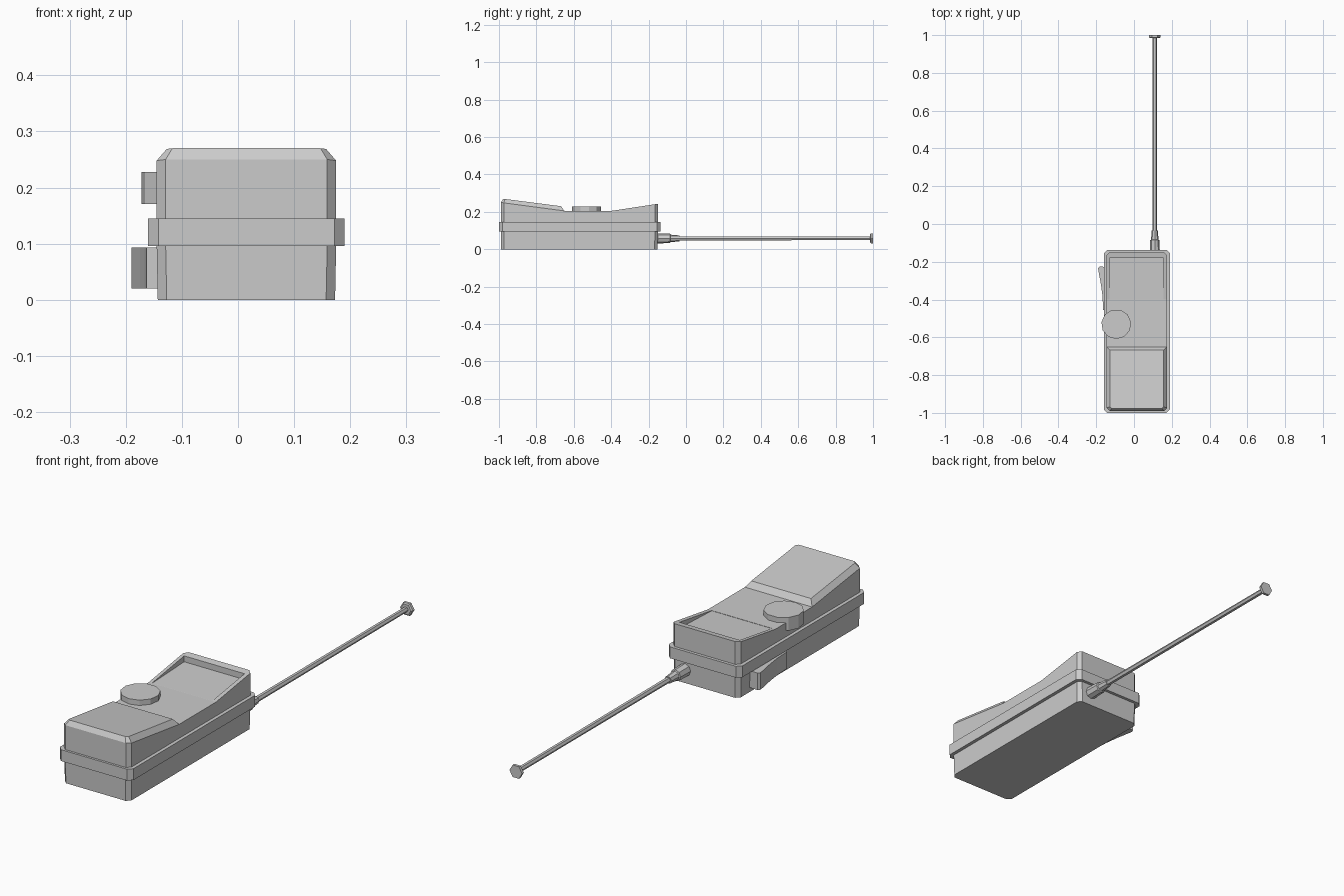
import bpy, bmesh, math
from mathutils import Matrix

if "Cube" in bpy.data.objects:
    bpy.data.objects.remove(bpy.data.objects["Cube"], do_unlink=True)

grey = bpy.data.materials.new("plain_grey")
grey.use_nodes = True
grey.diffuse_color = (0.6, 0.6, 0.6, 1)
grey.node_tree.nodes["Principled BSDF"].inputs["Base Color"].default_value = (0.6, 0.6, 0.6, 1)


def finish(name, bm):
    bmesh.ops.recalc_face_normals(bm, faces=bm.faces)
    mesh = bpy.data.meshes.new(name)
    bm.to_mesh(mesh)
    bm.free()
    mesh.materials.append(grey)
    obj = bpy.data.objects.new(name, mesh)
    bpy.context.collection.objects.link(obj)
    return obj


def loft(name, rings, corner=0.0, caps=True):
    """Skin rings of points; optionally chamfer the upright edges."""
    bm = bmesh.new()
    loops = [[bm.verts.new(p) for p in ring] for ring in rings]
    n = len(loops[0])
    for a, b in zip(loops, loops[1:]):
        for i in range(n):
            j = (i + 1) % n
            bm.faces.new((a[i], a[j], b[j], b[i]))
    if caps:
        bm.faces.new(loops[0])
        bm.faces.new(loops[-1])
    if corner:
        upright = [e for e in bm.edges
                   if (e.verts[0].co.xy - e.verts[1].co.xy).length < 0.01]
        bmesh.ops.bevel(bm, geom=upright, offset=corner, segments=1,
                        affect='EDGES', clamp_overlap=True)
    return finish(name, bm)


def rect(x0, x1, y0, y1, z):
    return [(x0, y0, z), (x1, y0, z), (x1, y1, z), (x0, y1, z)]


def across(x0, x1, profile):
    return [[(x, y, z) for y, z in profile] for x in (x0, x1)]


def turned(name, profile, sides, x, z):
    """Faceted rod along y from (y, radius) steps."""
    rings = []
    for y, r in profile:
        angles = [math.tau * i / sides for i in range(sides)]
        rings.append([(x + r * math.cos(a), y, z + r * math.sin(a)) for a in angles])
    return loft(name, rings)


X0, X1 = -0.145, 0.175
FRONT, BACK = -0.99, -0.15

# Lower case and the band round the middle
loft("lower_case", [rect(X0 + 0.002, X1 - 0.002, FRONT + 0.002, BACK - 0.002, 0),
                    rect(X0, X1, FRONT, BACK, 0.1)], corner=0.016)
loft("middle_band", [rect(-0.16, 0.19, -1, -0.137, 0.096),
                     rect(-0.16, 0.19, -1, -0.137, 0.145)], corner=0.018)

# Upper case with its dipped top
upper = loft("upper_case", across(X0, X1, [
    (FRONT, 0.12), (FRONT, 0.25), (-0.65, 0.205),
    (-0.4, 0.205), (BACK, 0.243), (BACK, 0.12)]), corner=0.016)

# Sunken screen
cutter = loft("screen_cutter", across(-0.13, 0.157, [
    (-0.399, 0.204), (-0.18, 0.213), (-0.18, 0.3), (-0.399, 0.3)]))
cutter.hide_render = True
mod = upper.modifiers.new("screen", 'BOOLEAN')
mod.operation = 'DIFFERENCE'
mod.solver = 'EXACT'
mod.object = cutter
bpy.context.view_layer.objects.active = upper
bpy.ops.object.modifier_apply(modifier=mod.name)
bpy.data.objects.remove(cutter, do_unlink=True)


# Raised ear piece with chamfered rim
def ear_ring(side, front, back, z_front, z_back, c):
    a, b = X0 + side, X1 - side
    pts = [(a, back), (a, front + c), (a + c, front), (b - c, front), (b, front + c), (b, back)]
    slope = (z_back - z_front) / (back - front)
    return [(x, y, z_front + (y - front) * slope) for x, y in pts]


loft("raised_ear_piece", [ear_ring(0, FRONT, -0.65, 0.25, 0.205, 0.016),
                          ear_ring(0.018, -0.977, -0.668, 0.27, 0.23, 0.01)])

# Thumb wheel
bm = bmesh.new()
bmesh.ops.create_cone(bm, cap_ends=True, segments=11, radius1=0.079, radius2=0.079, depth=0.057,
                      matrix=Matrix.Translation((-0.094, -0.53, 0.1995))
                      @ Matrix.Rotation(math.pi / 11, 4, 'Z'))
finish("thumb_wheel", bm)

# Side talk lever
lever = [(-0.14, -0.228), (-0.182, -0.225), (-0.19, -0.235), (-0.187, -0.255), (-0.175, -0.32),
         (-0.167, -0.38), (-0.163, -0.455), (-0.14, -0.455)]
loft("talk_lever", [[(x, y, z) for x, y in lever] for z in (0.02, 0.093)])

# Aerial: stepped socket, rod and tip
turned("aerial_socket", [(-0.16, 0.027), (-0.085, 0.025), (-0.083, 0.02), (-0.035, 0.016)],
       8, 0.11, 0.058)
turned("aerial_rod", [(-0.05, 0.012), (0.99, 0.011)], 6, 0.11, 0.058)
turned("aerial_tip", [(0.984, 0.024), (0.988, 0.03), (1.0, 0.03)], 6, 0.11, 0.058)
